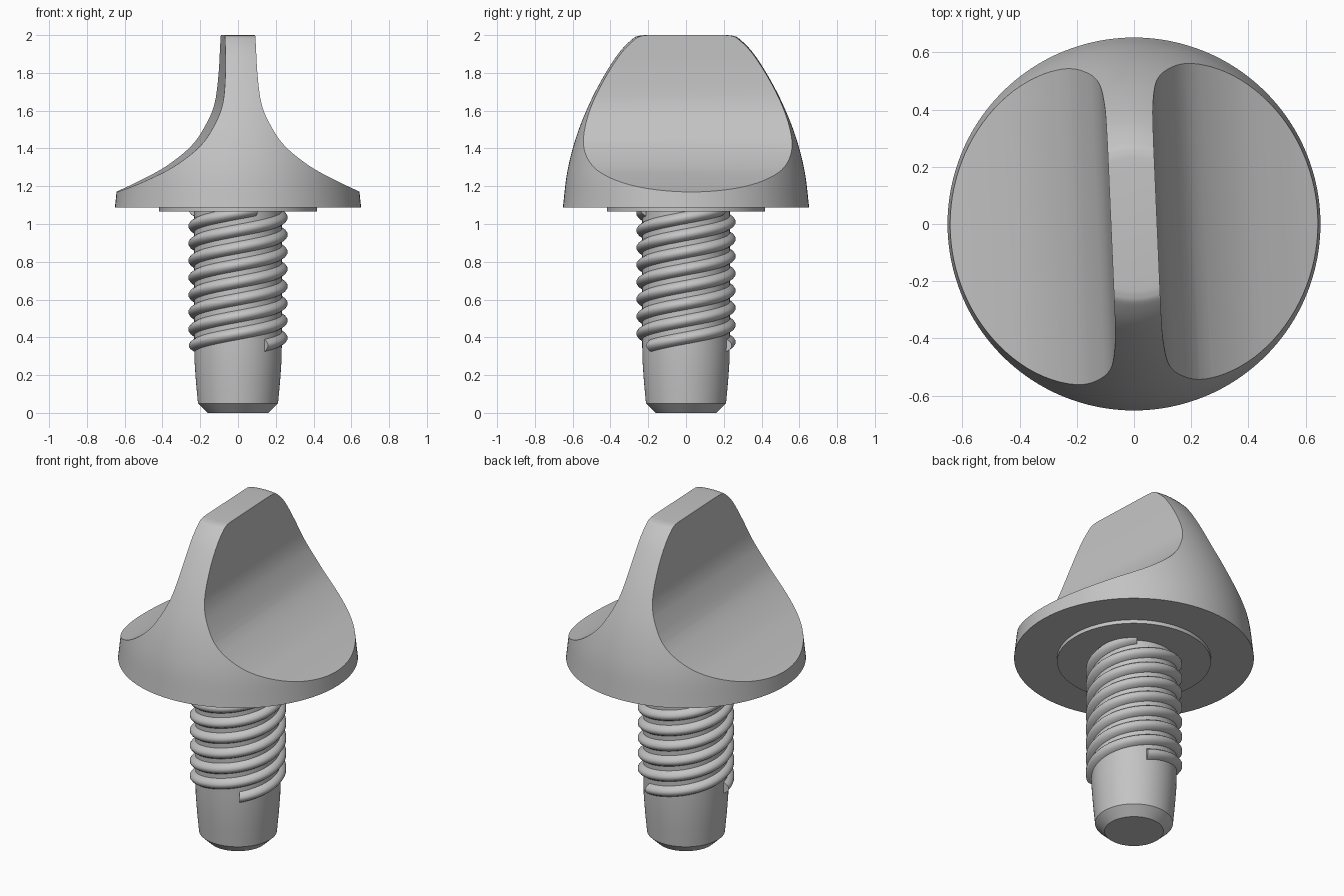
import bpy
import bmesh
import math
from mathutils import Vector

if "Cube" in bpy.data.objects:
    bpy.data.objects.remove(bpy.data.objects["Cube"], do_unlink=True)

grey = bpy.data.materials.new("plain grey")
grey.use_nodes = True
colour = (0.55, 0.55, 0.55, 1)
grey.diffuse_color = colour
grey.node_tree.nodes["Principled BSDF"].inputs["Base Color"].default_value = colour


def finish(bm, name):
    """Turn a bmesh into a named object."""
    bmesh.ops.recalc_face_normals(bm, faces=bm.faces[:])
    mesh = bpy.data.meshes.new(name)
    bm.to_mesh(mesh)
    bm.free()
    mesh.materials.append(grey)
    obj = bpy.data.objects.new(name, mesh)
    bpy.context.collection.objects.link(obj)
    return obj


def smooth(obj, degrees=35):
    bpy.ops.object.select_all(action="DESELECT")
    obj.select_set(True)
    bpy.context.view_layer.objects.active = obj
    bpy.ops.object.shade_smooth_by_angle(angle=math.radians(degrees))


def spline(points, steps=5):
    """Smooth curve through the given profile points."""
    p = [Vector(q) for q in points]
    p = [2 * p[0] - p[1]] + p + [2 * p[-1] - p[-2]]
    out = []
    for a, b, c, d in zip(p, p[1:], p[2:], p[3:]):
        for i in range(steps):
            t = i / steps
            out.append(0.5 * (2 * b + (c - a) * t + (2 * a - 5 * b + 4 * c - d) * t**2
                              + (3 * b - a - 3 * c + d) * t**3))
    return out + [p[-2]]


def bridge(bm, rings, closed):
    """Join consecutive rings of vertices with quads."""
    for r, s in zip(rings, rings[1:]):
        n = len(r)
        for i in range(n if closed else n - 1):
            j = (i + 1) % n
            bm.faces.new((r[i], r[j], s[j], s[i]))


def lathe(name, profile, segments=128):
    """Revolve a radius and height profile, with flat caps."""
    bm = bmesh.new()
    angles = [math.tau * i / segments for i in range(segments)]
    rings = [[bm.verts.new((r * math.cos(a), r * math.sin(a), z)) for a in angles]
             for r, z in profile]
    bridge(bm, rings, True)
    bm.faces.new(rings[0])
    bm.faces.new(rings[-1])
    return finish(bm, name)


# Domed head
head = lathe("grip_head", spline([
    (0.652, 1.087), (0.628, 1.28), (0.58, 1.465), (0.51, 1.64), (0.431, 1.79),
    (0.352, 1.91), (0.283, 1.98), (0.25, 1.996), (0.215, 2.0)]))

# Hollows scooped from both sides, leaving a slightly turned thumb fin
scoop = spline([(0.081, 2.1), (0.081, 1.95), (0.085, 1.79), (0.102, 1.64), (0.145, 1.53),
                (0.222, 1.415), (0.36, 1.305), (0.52, 1.222), (0.65, 1.167), (0.8, 1.11)])
scoop.append(Vector((0.8, 2.1)))
for turn in (2.5, 182.5):
    bm = bmesh.new()
    ends = [[bm.verts.new((x, y, z)) for x, z in scoop] for y in (-1, 1)]
    bridge(bm, ends, True)
    for end in ends:
        bm.faces.new(end)
    cutter = finish(bm, "scoop_cutter")
    cutter.rotation_euler.z = math.radians(turn)
    cutter.hide_render = True
    mod = head.modifiers.new("scoop", "BOOLEAN")
    mod.operation = "DIFFERENCE"
    mod.solver = "EXACT"
    mod.object = cutter
    bpy.context.view_layer.update()
    bpy.context.view_layer.objects.active = head
    bpy.ops.object.modifier_apply(modifier=mod.name)
    bpy.data.objects.remove(cutter, do_unlink=True)
smooth(head, 30)

# Thin collar under the head
smooth(lathe("collar", [(0.418, 1.065), (0.418, 1.1)]))

# Screw shank with tapered tip
smooth(lathe("shank", [(0.16, 0), (0.212, 0.05), (0.223, 0.17), (0.23, 0.27),
                       (0.232, 0.36), (0.232, 1.08)], 96), 25)

# Three-start rounded thread
LEAD, START, TOP = 0.273, 0.357, 1.075
section = [(0.222, -0.036), (0.238, -0.03), (0.253, -0.02), (0.262, -0.007),
           (0.262, 0.007), (0.253, 0.02), (0.238, 0.03), (0.222, 0.036)]
bm = bmesh.new()
steps = 200
for k in range(3):
    rings = []
    for i in range(steps + 1):
        rise = (TOP - START) * i / steps
        a = math.radians(-53 + 120 * k) + math.tau * rise / LEAD
        rings.append([bm.verts.new((r * math.cos(a), r * math.sin(a), START + rise + dz))
                      for r, dz in section])
    bridge(bm, rings, True)
    bm.faces.new(rings[0])
    bm.faces.new(rings[-1])
smooth(finish(bm, "thread"), 45)
